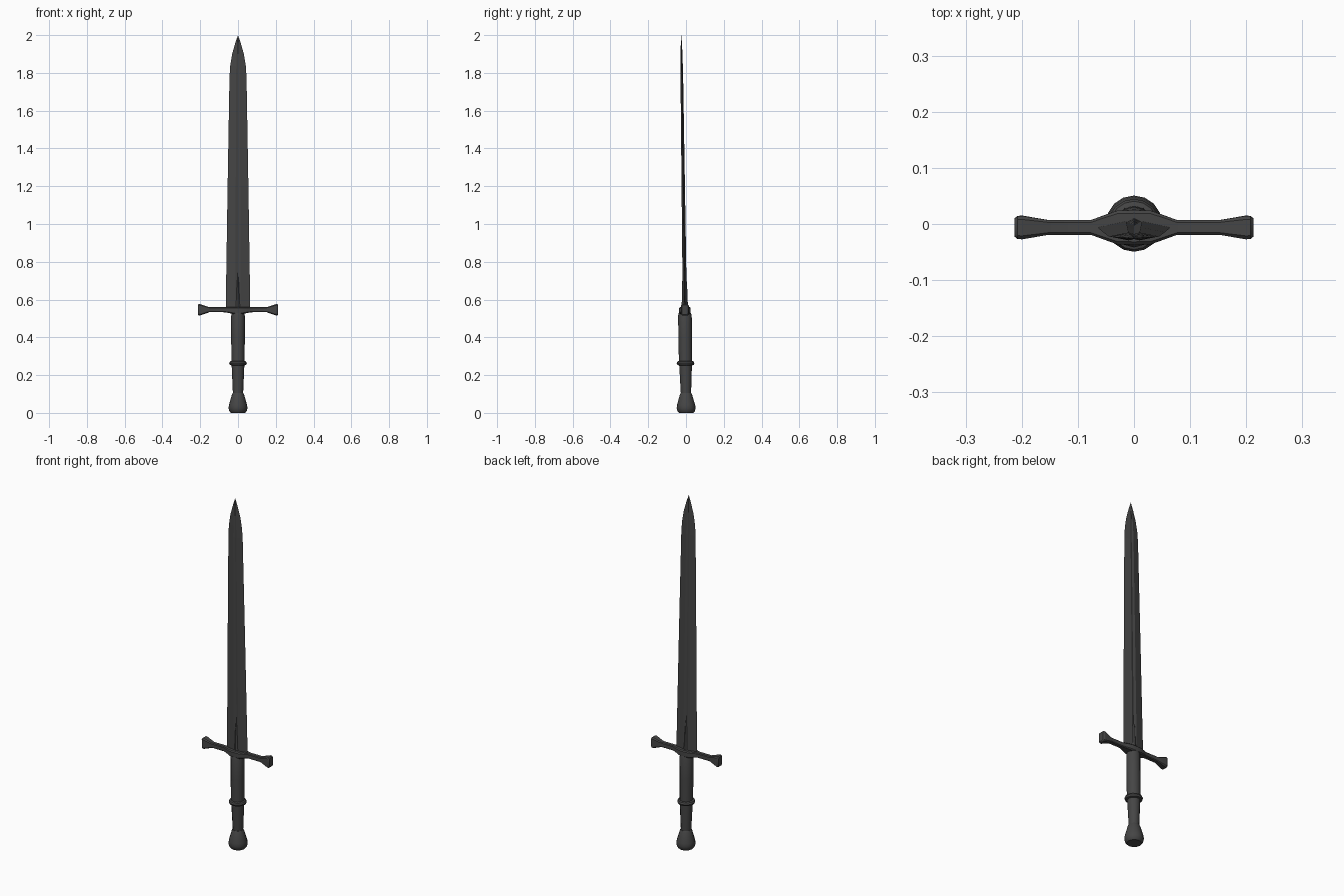
import bpy, bmesh, math

if "Cube" in bpy.data.objects:
    bpy.data.objects.remove(bpy.data.objects["Cube"])

iron = bpy.data.materials.new("dark_iron")
iron.diffuse_color = (0.06, 0.06, 0.06, 1)
iron.use_nodes = True
iron.node_tree.nodes["Principled BSDF"].inputs["Base Color"].default_value = iron.diffuse_color


def lean(p):
    # the whole sword leans very slightly towards the front
    return (p[0], p[1] + 0.001 - 0.013 * p[2], p[2])


def loft(name, rings, smooth=True):
    """Skin equal-length closed rings and cap both ends."""
    bm = bmesh.new()
    vs = [[bm.verts.new(lean(p)) for p in r] for r in rings]
    n = len(rings[0])
    for a, b in zip(vs, vs[1:]):
        for i in range(n):
            j = (i + 1) % n
            bm.faces.new((a[i], a[j], b[j], b[i]))
    bm.faces.new(vs[0][::-1])
    bm.faces.new(vs[-1])
    bmesh.ops.remove_doubles(bm, verts=bm.verts, dist=0.00005)
    bmesh.ops.recalc_face_normals(bm, faces=bm.faces)
    me = bpy.data.meshes.new(name)
    bm.to_mesh(me)
    bm.free()
    me.materials.append(iron)
    ob = bpy.data.objects.new(name, me)
    bpy.context.collection.objects.link(ob)
    if smooth:
        bpy.ops.object.select_all(action='DESELECT')
        ob.select_set(True)
        bpy.context.view_layer.objects.active = ob
        bpy.ops.object.shade_smooth_by_angle(angle=math.radians(35))
    return ob


def turned(name, profile, sides):
    """Round part from (radius, z) pairs."""
    loft(name, [[(r * math.cos(2 * math.pi * i / sides),
                  r * math.sin(2 * math.pi * i / sides), z)
                 for i in range(sides)] for r, z in profile])


# Pommel, two-part grip and the collar between
turned("pommel", [(0.038, 0), (0.046, 0.009), (0.050, 0.025), (0.048, 0.042),
                  (0.040, 0.070), (0.032, 0.098), (0.028, 0.105)], 16)
turned("lower_grip", [(0.027, 0.10), (0.034, 0.26)], 12)
turned("collar", [(0.034, 0.251), (0.043, 0.254), (0.047, 0.263),
                  (0.043, 0.272), (0.034, 0.275)], 16)
turned("upper_grip", [(0.035, 0.26), (0.036, 0.40), (0.036, 0.515), (0.032, 0.53)], 12)


# Crossguard: chamfered sections along x (x, half depth, bottom z, top z)
def guard_ring(x, d, lo, hi):
    c = 0.3 * min(d, (hi - lo) / 2)
    return [(x, -d, lo + c), (x, -d + c, lo), (x, d - c, lo), (x, d, lo + c),
            (x, d, hi - c), (x, d - c, hi), (x, -d + c, hi), (x, -d, hi - c)]


half = [(0.0, 0.031, 0.523, 0.560), (0.03, 0.030, 0.525, 0.560),
        (0.055, 0.021, 0.530, 0.560), (0.077, 0.013, 0.533, 0.560),
        (0.152, 0.013, 0.533, 0.560), (0.200, 0.021, 0.516, 0.576),
        (0.208, 0.020, 0.516, 0.576), (0.213, 0.016, 0.521, 0.571)]
sections = [(-x, d, lo, hi) for x, d, lo, hi in half[:0:-1]] + half
loft("crossguard", [guard_ring(*s) for s in sections])


# Blade: bevelled edges with a shallow central fuller
def blade_ring(z, w, t):
    f = 0.22 * w
    return [(-w, 0, z), (-f, -t, z), (0, -0.6 * t, z), (f, -t, z),
            (w, 0, z), (f, t, z), (0, 0.6 * t, z), (-f, t, z)]


loft("blade", [blade_ring(*s) for s in [
    (0.55, 0.065, 0.011), (1.20, 0.055, 0.009), (1.78, 0.045, 0.007),
    (1.84, 0.041, 0.006), (1.90, 0.031, 0.005), (1.96, 0.014, 0.003),
    (2.0, 0.0, 0.0)]], smooth=False)

# Pointed langet rising from the guard over both blade faces
loft("langet", [[(-w, 0, z), (0, -t, z), (w, 0, z), (0, t, z)] for z, w, t in
                [(0.55, 0.032, 0.017), (0.60, 0.021, 0.0155),
                 (0.68, 0.014, 0.0135), (0.75, 0.003, 0.007)]], smooth=False)
